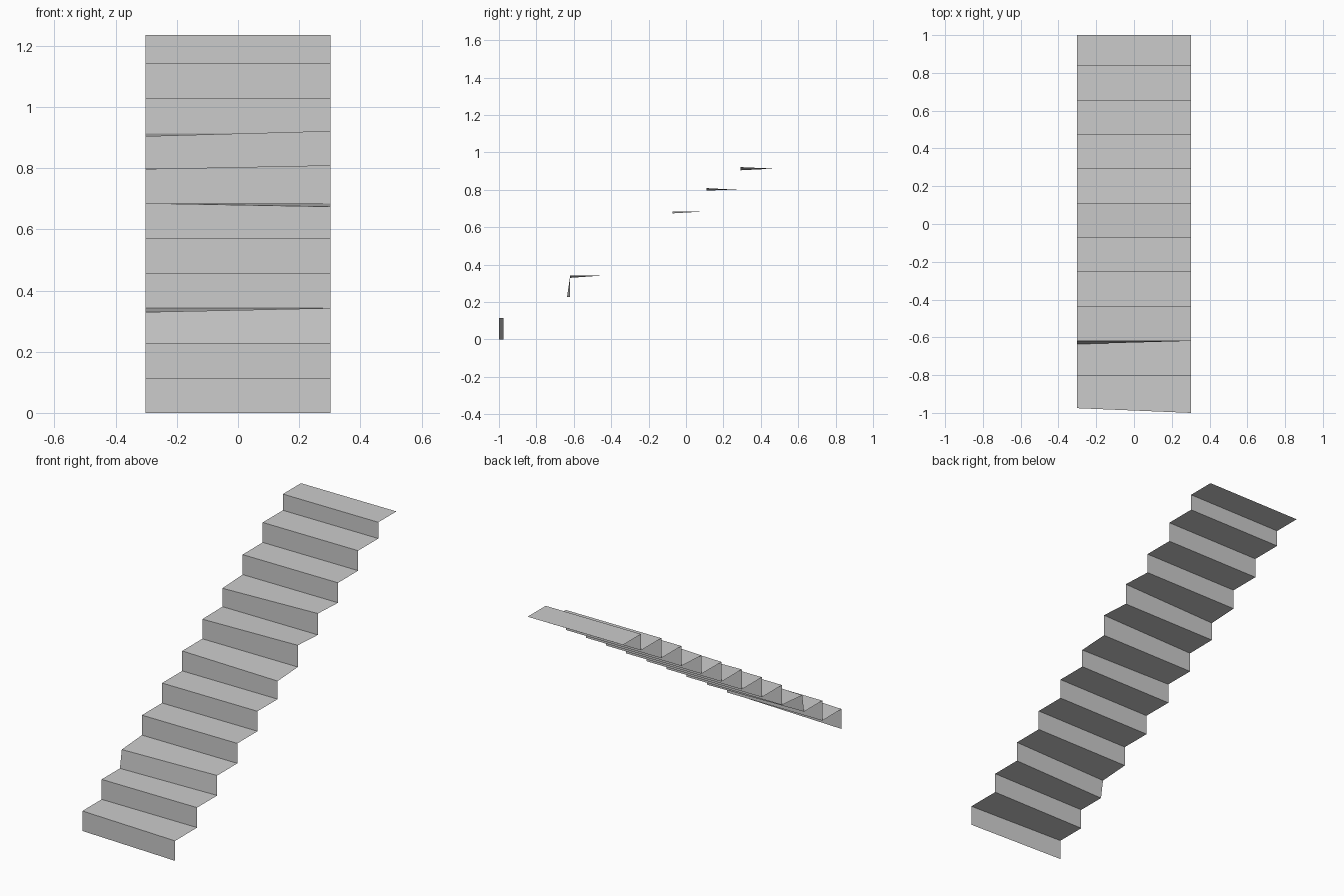
import bpy

cube = bpy.data.objects.get("Cube")
if cube:
    bpy.data.objects.remove(cube, do_unlink=True)

STEPS, HALF_WIDTH = 11, 0.302
RISE, GOING, FRONT = 0.1142, 0.182, -0.983
TOP, BACK = 1.235, 1.0

# Small unevenness of the worn edges: step -> (right end, left end)
nosing_dz = {2: (-0.013, 0), 5: (0, -0.011), 6: (-0.002, 0.01), 7: (-0.009, 0.008)}
foot_dy = {0: (0.008, -0.017), 2: (-0.017, 0)}
nosing_dy = {0: (0.008, -0.017)}

# Stepped profile at both ends, joined across the width
verts = []


def add_edge(y, z, dy=(0, 0), dz=(0, 0)):
    for side, oy, oz in zip((-1, 1), dy, dz):
        verts.append((side * HALF_WIDTH, y + oy, z + oz))


none = (0, 0)
for i in range(STEPS):
    y = FRONT + GOING * i
    add_edge(y, RISE * i, foot_dy.get(i, none))
    top = TOP if i == STEPS - 1 else RISE * (i + 1)
    add_edge(y, top, nosing_dy.get(i, none), nosing_dz.get(i, none))
add_edge(BACK, TOP)

faces = [(k, k + 1, k + 3, k + 2) for k in range(0, len(verts) - 2, 2)]
mesh = bpy.data.meshes.new("stair_sheet")
mesh.from_pydata(verts, [], faces)
mesh.update()
stairs = bpy.data.objects.new("stair_sheet", mesh)
bpy.context.collection.objects.link(stairs)

# Plain grey finish
grey = bpy.data.materials.new("light_grey")
grey.use_nodes = True
colour = (0.6, 0.6, 0.6, 1)
grey.diffuse_color = colour
grey.node_tree.nodes["Principled BSDF"].inputs["Base Color"].default_value = colour
mesh.materials.append(grey)
